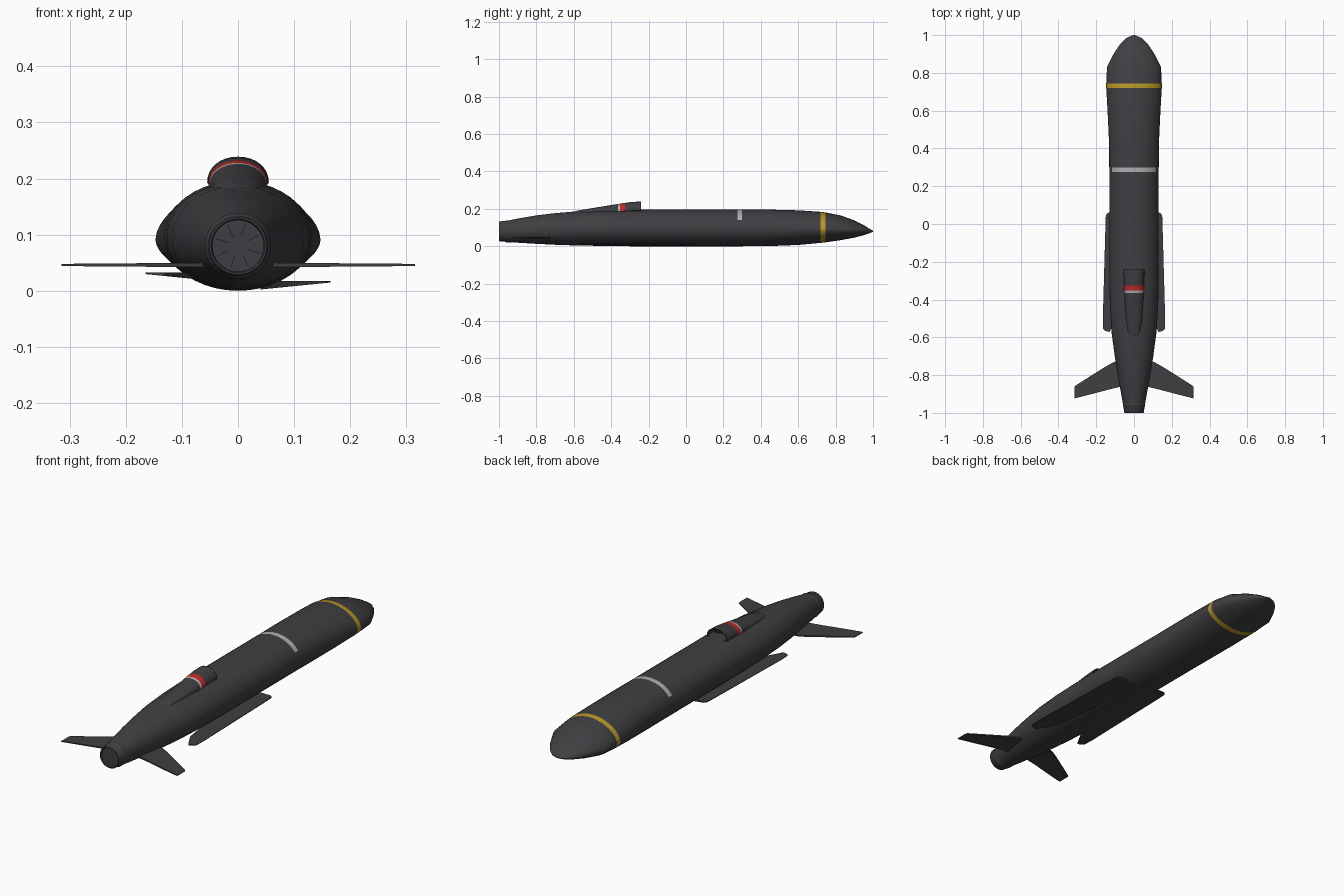
import bpy, bmesh, math

if "Cube" in bpy.data.objects:
    bpy.data.objects.remove(bpy.data.objects["Cube"])


def material(name, rgb):
    m = bpy.data.materials.new(name)
    m.diffuse_color = (*rgb, 1)
    m.use_nodes = True
    m.node_tree.nodes["Principled BSDF"].inputs["Base Color"].default_value = m.diffuse_color
    return m


GREY = material("charcoal", (0.05, 0.048, 0.054))
YELLOW = material("yellow", (0.47, 0.31, 0.02))
WHITE = material("pale grey", (0.42, 0.43, 0.44))
RED = material("red", (0.55, 0.02, 0.02))
DARK = material("near black", (0.015, 0.015, 0.017))


def finish(name, bm, mats, angle=35):
    bmesh.ops.recalc_face_normals(bm, faces=bm.faces)
    me = bpy.data.meshes.new(name)
    bm.to_mesh(me)
    bm.free()
    for m in mats:
        me.materials.append(m)
    ob = bpy.data.objects.new(name, me)
    bpy.context.collection.objects.link(ob)
    bpy.ops.object.select_all(action='DESELECT')
    ob.select_set(True)
    bpy.context.view_layer.objects.active = ob
    bpy.ops.object.shade_smooth_by_angle(angle=math.radians(angle))
    return ob


def ring(y, w, zb, zm, zt, e, n):
    """Egg-shaped section: half width, bottom, middle, top, exponent."""
    pts = []
    for i in range(n):
        a = 2 * math.pi * i / n
        c, s = math.cos(a), math.sin(a)
        x = w * math.copysign(abs(c) ** (2 / e), c)
        h = (zt - zm) if s > 0 else (zm - zb)
        pts.append((x, y, zm + h * math.copysign(abs(s) ** (2 / e), s)))
    return pts


def loft(name, sections, n, mats, rule, recess=None):
    bm = bmesh.new()
    rows = [[bm.verts.new(p) for p in ring(*s, n)] for s in sections]
    for a, b in zip(rows, rows[1:]):
        for i in range(n):
            j = (i + 1) % n
            bm.faces.new((a[i], a[j], b[j], b[i]))
    caps = [bm.faces.new(rows[0]), bm.faces.new(rows[-1])]
    bm.normal_update()
    for f in bm.faces:
        f.material_index = rule(f.calc_center_median())
    if recess:  # hollow the front opening
        f = caps[1]
        bmesh.ops.inset_region(bm, faces=[f], thickness=0.005)
        moved = bmesh.ops.extrude_discrete_faces(bm, faces=[f])['faces'][0]
        moved.material_index = 1
        bmesh.ops.translate(bm, vec=(0, -recess, 0), verts=moved.verts)
    return finish(name, bm, mats)


# Fuselage, with yellow ring and pale patch as cut faces
def body_rule(c):
    if 0.72 < c.y < 0.745:
        return 1
    if 0.275 < c.y < 0.3 and c.z > 0.135:
        return 2
    return 0


loft("fuselage", [
    (-0.955, 0.058, 0.024, 0.08, 0.137, 2),
    (-0.90, 0.068, 0.019, 0.082, 0.148, 2),
    (-0.80, 0.086, 0.013, 0.085, 0.165, 2),
    (-0.70, 0.102, 0.008, 0.088, 0.177, 2),
    (-0.58, 0.118, 0.004, 0.092, 0.187, 2),
    (-0.45, 0.127, 0.002, 0.094, 0.193, 2),
    (-0.30, 0.131, 0, 0.095, 0.196, 2),
    (0.275, 0.131, 0, 0.095, 0.196, 2),
    (0.30, 0.131, 0, 0.095, 0.196, 2),
    (0.45, 0.133, 0.001, 0.094, 0.196, 2),
    (0.60, 0.140, 0.007, 0.092, 0.192, 1.92),
    (0.72, 0.147, 0.018, 0.091, 0.184, 1.85),
    (0.745, 0.147, 0.021, 0.09, 0.181, 1.85),
    (0.83, 0.143, 0.033, 0.088, 0.164, 1.85),
    (0.90, 0.108, 0.046, 0.085, 0.138, 1.85),
    (0.952, 0.074, 0.060, 0.082, 0.112, 1.9),
    (0.985, 0.040, 0.071, 0.08, 0.091, 2),
    (1.0, 0.006, 0.078, 0.08, 0.083, 2)], 40,
    [GREY, YELLOW, WHITE], body_rule)


# Dorsal air intake with red and pale stripes and an open mouth
def intake_rule(c):
    if -0.352 < c.y < -0.325:
        return 2
    if -0.364 < c.y < -0.352:
        return 3
    return 0


loft("air_intake", [
    (-0.60, 0.022, 0.16, 0.172, 0.184, 2),
    (-0.58, 0.034, 0.16, 0.175, 0.191, 2.2),
    (-0.50, 0.043, 0.165, 0.18, 0.204, 2.2),
    (-0.42, 0.048, 0.17, 0.184, 0.217, 2.1),
    (-0.364, 0.051, 0.175, 0.187, 0.226, 2.1),
    (-0.352, 0.052, 0.177, 0.188, 0.228, 2.1),
    (-0.325, 0.053, 0.18, 0.19, 0.232, 2.1),
    (-0.29, 0.054, 0.184, 0.192, 0.237, 2.1),
    (-0.24, 0.055, 0.186, 0.193, 0.239, 2.1)], 32,
    [GREY, DARK, RED, WHITE], intake_rule, recess=0.05)


# Tail nozzle: turned profile of a collar with shallow recessed disc
bm = bmesh.new()
profile = [(0.059, -0.93), (0.059, -0.962), (0.055, -0.968), (0.053, -0.997),
           (0.051, -1.0), (0.048, -1.0), (0.046, -0.993), (0.0, -0.993)]
vs = [bm.verts.new((r, y, 0.08)) for r, y in profile]
es = [bm.edges.new(p) for p in zip(vs, vs[1:])]
bmesh.ops.spin(bm, geom=vs + es, cent=(0, 0, 0.08), axis=(0, 1, 0),
               angle=2 * math.pi, steps=40)
bmesh.ops.remove_doubles(bm, verts=bm.verts, dist=1e-5)
finish("tail_nozzle", bm, [GREY], 30)

# Eight radial grooves on the nozzle disc
bm = bmesh.new()
for k in range(8):
    a = math.pi * (k + 0.6) / 4
    c, s = math.cos(a), math.sin(a)
    quad = [(0.018, -0.0008), (0.041, -0.0008), (0.041, 0.0008), (0.018, 0.0008)]
    bm.faces.new([bm.verts.new((r * c - t * s, -0.9945, 0.08 + r * s + t * c))
                  for r, t in quad])
finish("nozzle_grooves", bm, [DARK])


def blade(name, outline, z_of, thick_of, side):
    """Tapered flat panel: outline points, height and half thickness by x."""
    bm = bmesh.new()
    top, low = [[bm.verts.new((side * x, y, z_of(x) + s * thick_of(x)))
                 for x, y in outline] for s in (1, -1)]
    bm.faces.new(top)
    bm.faces.new(low[::-1])
    for i in range(len(top)):
        j = (i + 1) % len(top)
        bm.faces.new((top[i], low[i], low[j], top[j]))
    return finish(name, bm, [GREY], 30)


FIN = [(0.04, -0.72), (0.105, -0.73), (0.15, -0.755), (0.23, -0.805),
       (0.312, -0.857), (0.315, -0.865), (0.315, -0.923), (0.23, -0.902),
       (0.12, -0.873), (0.04, -0.855)]
WING = [(0.04, 0.06), (0.135, 0.06), (0.146, 0.052), (0.150, 0.035),
        (0.165, -0.50), (0.163, -0.555), (0.155, -0.565), (0.13, -0.572),
        (0.09, -0.50), (0.06, -0.30)]
for label, side, z in (("left", -1, 0.031), ("right", 1, 0.016)):
    # Horizontal tail fins
    blade(label + "_tail_fin", FIN, lambda x: 0.046,
          lambda x: 0.0045 - 0.008 * x, side)
    # Folded wings stacked under the belly
    blade(label + "_folded_wing", WING,
          lambda x: z - 0.05 * (0.165 - x),
          lambda x: 0.001 + 0.05 * (0.17 - x), side)
